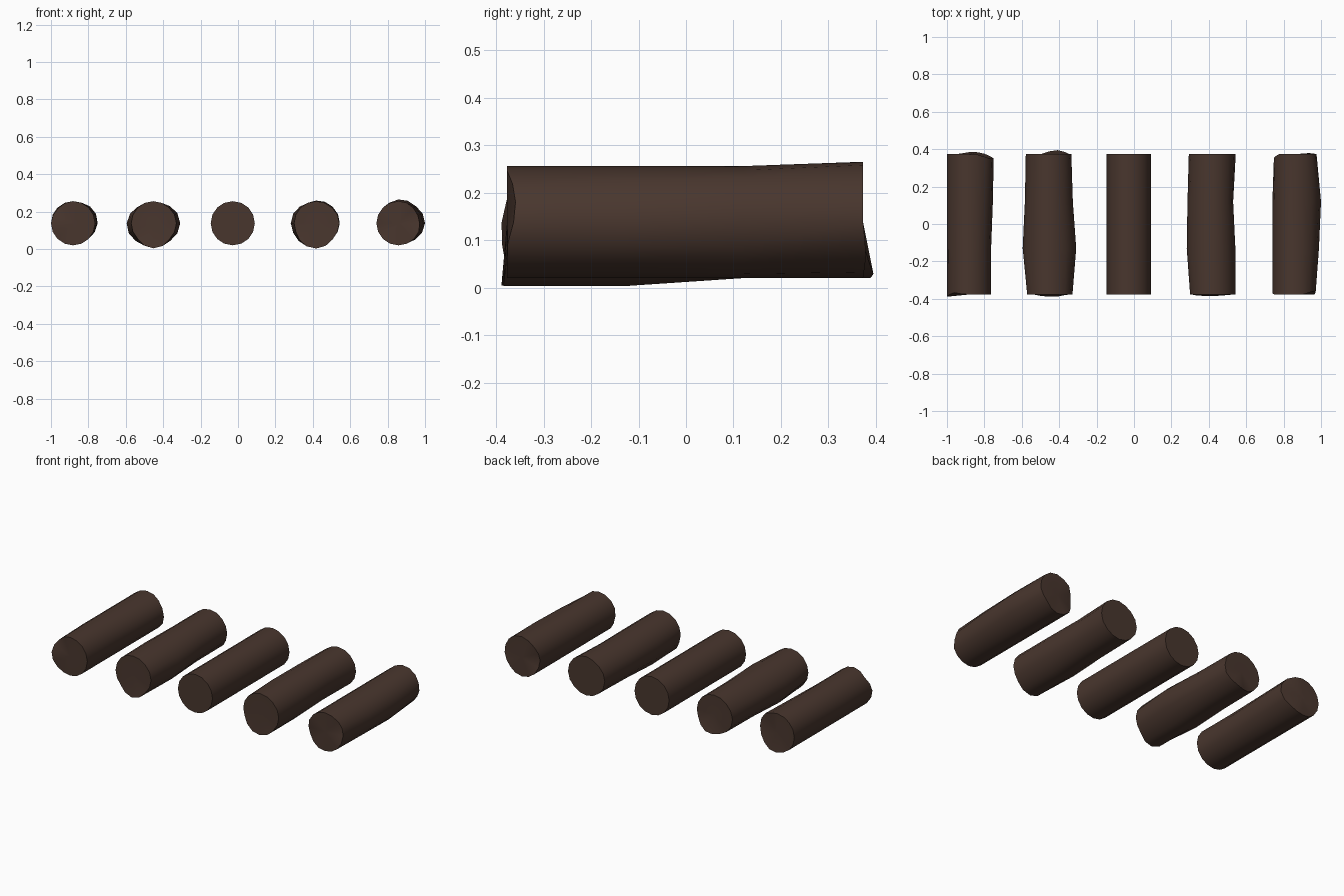
import bpy, bmesh, math

if "Cube" in bpy.data.objects:
    bpy.data.objects.remove(bpy.data.objects["Cube"])

SIDES = 16
RADIUS = 0.118
RINGS = (-0.377, -0.13, 0.12, 0.373)

bark = bpy.data.materials.new("dark brown wood")
bark.diffuse_color = (0.066, 0.037, 0.027, 1)
bark.use_nodes = True
bark.node_tree.nodes["Principled BSDF"].inputs["Base Color"].default_value = bark.diffuse_color


def make_log(name, x, dents):
    """Log along y; dents = (ring, angle in degrees, half width, radial push, y push)."""
    bm = bmesh.new()
    rings = []
    for r, y in enumerate(RINGS):
        ring = []
        for i in range(SIDES):
            a = math.tau * i / SIDES
            rad, yy = RADIUS, y
            for dr, ang, width, push, slide in dents:
                gap = abs((math.degrees(a) - ang + 180) % 360 - 180)
                if dr == r and gap < width:
                    w = math.cos(gap / width * math.pi / 2)
                    rad += push * w
                    yy += slide * w
            ring.append(bm.verts.new((x + rad * math.cos(a), yy, 0.138 + rad * math.sin(a))))
        rings.append(ring)
    # bark sides
    for lo, hi in zip(rings, rings[1:]):
        for i in range(SIDES):
            j = (i + 1) % SIDES
            bm.faces.new((lo[i], lo[j], hi[j], hi[i]))
    # cut ends, as fans so chipped rims stay clean
    for ring, y in ((rings[0], RINGS[0]), (rings[-1], RINGS[-1])):
        c = bm.verts.new((x, y, 0.138))
        for i in range(SIDES):
            bm.faces.new((c, ring[i], ring[(i + 1) % SIDES]))
    bmesh.ops.recalc_face_normals(bm, faces=bm.faces)
    me = bpy.data.meshes.new(name)
    bm.to_mesh(me)
    bm.free()
    me.materials.append(bark)
    ob = bpy.data.objects.new(name, me)
    bpy.context.collection.objects.link(ob)
    bpy.ops.object.select_all(action='DESELECT')
    ob.select_set(True)
    bpy.context.view_layer.objects.active = ob
    bpy.ops.object.shade_smooth_by_angle(angle=math.radians(35))


# five logs side by side, each with its own knocks and bulges
make_log("log_1", -0.882, [
    (3, 15, 55, 0.015, -0.025), (2, 10, 50, 0.01, 0), (3, 280, 40, 0, 0.012),
    (0, 190, 45, 0, -0.012), (0, 135, 30, -0.005, 0.01)])
make_log("log_2", -0.453, [
    (0, 0, 50, 0.006, 0), (1, 0, 60, 0.026, 0), (2, 0, 50, 0.008, 0),
    (1, 190, 60, 0.025, 0), (2, 190, 50, 0.013, 0), (3, 190, 50, 0.008, 0),
    (0, 275, 45, 0.016, -0.012), (1, 275, 45, 0.016, 0), (3, 290, 40, 0.0, 0.022)])
make_log("log_3", -0.028, [])
make_log("log_4", 0.418, [
    (1, 180, 60, 0.018, 0), (2, 180, 60, 0.014, 0), (3, 180, 50, 0.007, 0),
    (0, 0, 50, 0.006, 0), (1, 0, 50, 0.006, 0), (2, 0, 50, -0.006, 0), (3, 0, 50, 0.008, 0),
    (0, 265, 60, 0.017, -0.008), (1, 265, 60, 0.017, 0), (3, 60, 50, 0.006, 0)])
make_log("log_5", 0.858, [
    (0, 20, 45, -0.006, 0.018), (1, 5, 60, 0.013, 0), (2, 5, 60, 0.024, 0),
    (3, 65, 55, 0.012, 0), (3, 320, 35, -0.012, 0.006), (3, 180, 40, -0.008, -0.02),
    (0, 200, 35, 0, 0.012)])
